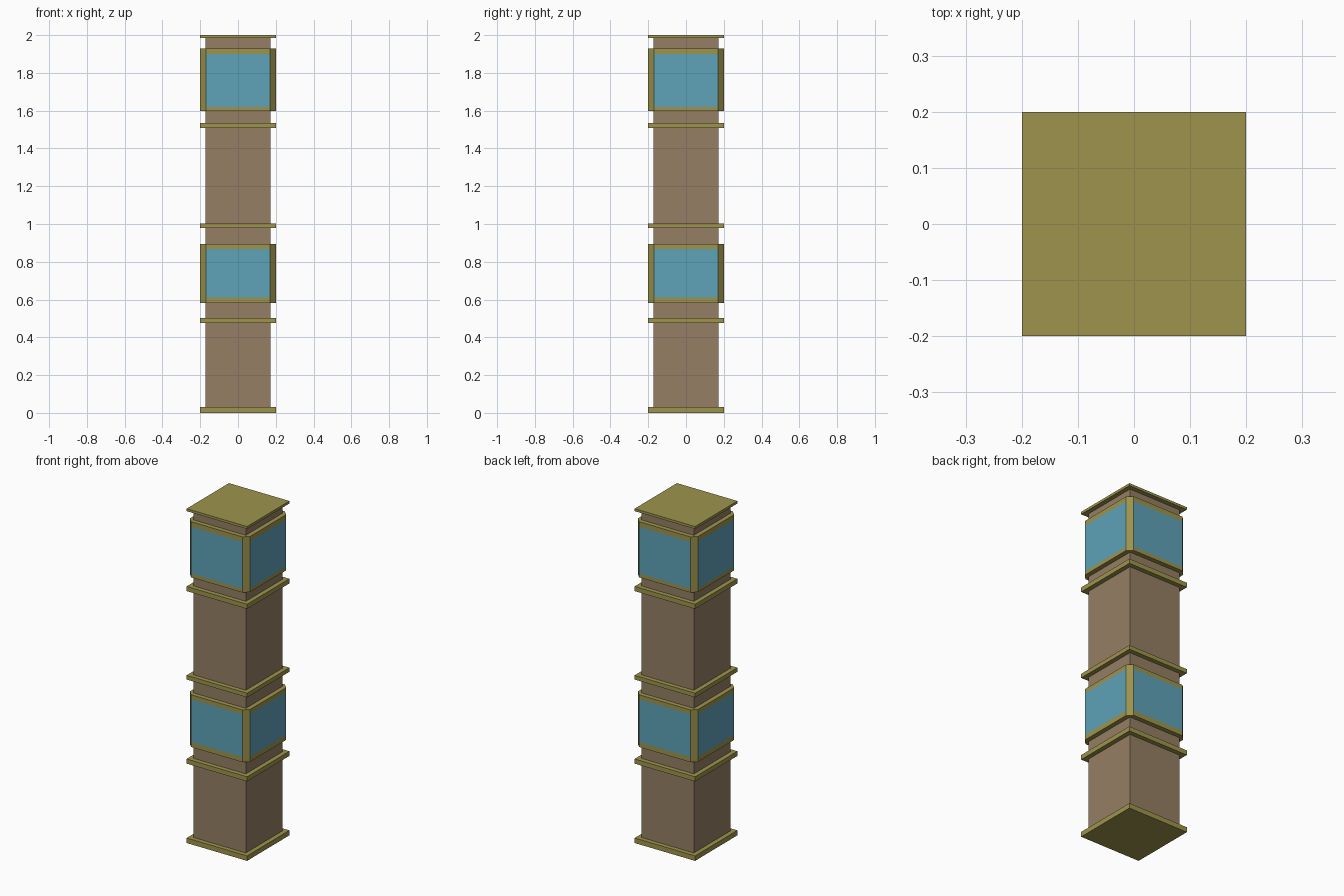
import bpy, bmesh

if "Cube" in bpy.data.objects:
    bpy.data.objects.remove(bpy.data.objects["Cube"])


def material(name, rgb):
    m = bpy.data.materials.new(name)
    m.diffuse_color = (*rgb, 1)
    m.use_nodes = True
    m.node_tree.nodes["Principled BSDF"].inputs["Base Color"].default_value = m.diffuse_color
    return m


BRASS = material("olive brass", (0.337, 0.296, 0.074))
STONE = material("brown stone", (0.300, 0.212, 0.125))
GLASS = material("blue glass", (0.112, 0.361, 0.479))


def finish(name, bm, *mats):
    bmesh.ops.recalc_face_normals(bm, faces=bm.faces)
    mesh = bpy.data.meshes.new(name)
    bm.to_mesh(mesh)
    bm.free()
    for m in mats:
        mesh.materials.append(m)
    ob = bpy.data.objects.new(name, mesh)
    bpy.context.collection.objects.link(ob)


def prism(name, outline, levels, mats, rule=None):
    """Stack copies of an outline at the given heights and close both ends."""
    bm = bmesh.new()
    rings = [[bm.verts.new((x, y, z)) for x, y in outline] for z in levels]
    n = len(outline)
    for low, high in zip(rings, rings[1:]):
        for i in range(n):
            j = (i + 1) % n
            bm.faces.new((low[i], low[j], high[j], high[i]))
    bm.faces.new(rings[0][::-1])
    bm.faces.new(rings[-1])
    bm.normal_update()
    if rule:
        for f in bm.faces:
            f.material_index = rule(f)
    finish(name, bm, *mats)


def square(h):
    return [(-h, -h), (h, -h), (h, h), (-h, h)]


# Square shaft
prism("shaft", square(0.173), (0.01, 1.99), [STONE])

# Flat collars, from base to cap
collars = {"base_plate": (0, 0.03), "lower_collar": (0.475, 0.503),
           "middle_collar": (0.978, 1.003), "upper_collar": (1.507, 1.535),
           "top_cap": (1.985, 2.0)}
for name, levels in collars.items():
    prism(name, square(0.2), levels, [BRASS])

# Lantern blocks with chamfered corners; glass fills the middle of flat sides
a, b = 0.2, 0.17
octagon = [(-b, -a), (b, -a), (a, -b), (a, b), (b, a), (-b, a), (-a, b), (-a, -b)]
for name, levels in {"lower_lantern": (0.582, 0.612, 0.868, 0.895),
                     "upper_lantern": (1.597, 1.62, 1.9, 1.93)}.items():
    def is_glass(f, lv=levels):
        flat = max(abs(f.normal.x), abs(f.normal.y)) > 0.9
        return int(flat and lv[1] < f.calc_center_median().z < lv[2])
    prism(name, octagon, levels, [BRASS, GLASS], is_glass)
